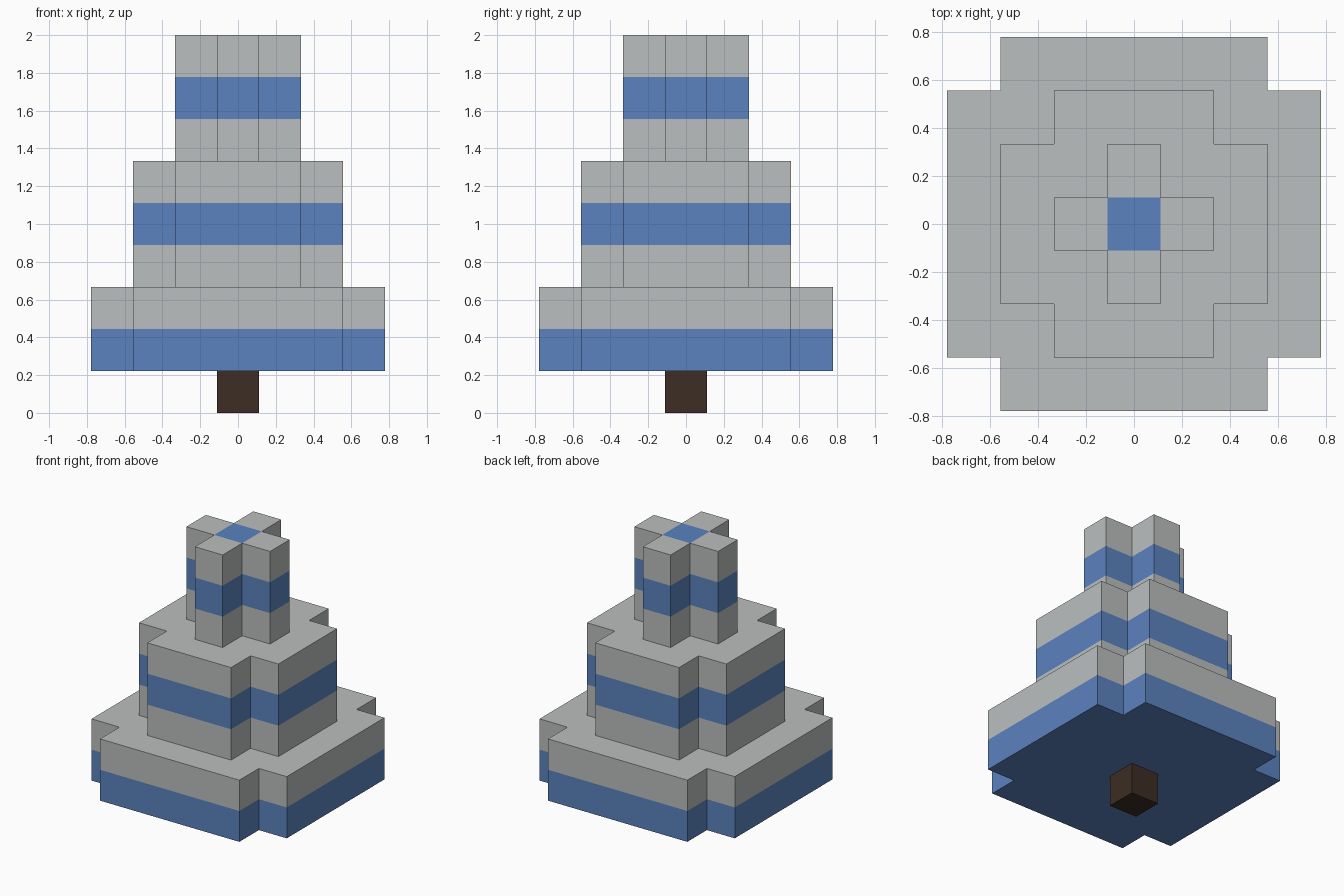
import bpy
import bmesh

cube = bpy.data.objects.get("Cube")
if cube:
    bpy.data.objects.remove(cube, do_unlink=True)

U = 2 / 9  # one block


def material(name, color):
    mat = bpy.data.materials.new(name)
    mat.use_nodes = True
    mat.diffuse_color = (*color, 1)
    mat.node_tree.nodes["Principled BSDF"].inputs["Base Color"].default_value = (*color, 1)
    return mat


grey = material("snow_grey", (0.50, 0.52, 0.52))
blue = material("needle_blue", (0.105, 0.225, 0.52))
brown = material("bark_brown", (0.045, 0.026, 0.017))
GREY, BLUE = 0, 1


def finish(name, bm, mats):
    mesh = bpy.data.meshes.new(name)
    bm.to_mesh(mesh)
    bm.free()
    for mat in mats:
        mesh.materials.append(mat)
    obj = bpy.data.objects.new(name, mesh)
    bpy.context.collection.objects.link(obj)
    return obj


def cross_outline(outer):
    """Square outline with one-block notched corners, counter-clockwise."""
    inner = outer - 1
    points = [(inner, -outer), (inner, -inner), (outer, -inner)]
    outline = []
    for _ in range(4):
        outline += points
        points = [(-y, x) for x, y in points]
    return outline


def cap(bm, ring, arm_color, centre_color, flip=False):
    """Centre square plus four arms."""
    quads = [([1, 4, 7, 10], centre_color)]
    quads += [([(3 * k + j) % 12 for j in (1, 2, 3, 4)], arm_color) for k in range(4)]
    for ids, color in quads:
        face = bm.faces.new([ring[i] for i in (ids[::-1] if flip else ids)])
        face.material_index = color


def tier(name, outer, bottom, bands, centre=GREY, underside=False):
    """Stack of one-block colour bands on a notched outline."""
    bm = bmesh.new()
    outline = cross_outline(outer)
    rings = [[bm.verts.new((x * U, y * U, (bottom + level) * U)) for x, y in outline]
             for level in range(len(bands) + 1)]
    for low, high, color in zip(rings, rings[1:], bands):
        for i in range(12):
            j = (i + 1) % 12
            bm.faces.new((low[i], low[j], high[j], high[i])).material_index = color
    cap(bm, rings[-1], GREY, centre)
    if underside:
        cap(bm, rings[0], BLUE, BLUE, flip=True)
    return finish(name, bm, (grey, blue))


# Foliage tiers, widest first
tier("lower_tier", 3.5, 1, [BLUE, GREY], underside=True)
tier("middle_tier", 2.5, 3, [GREY, BLUE, GREY])
tier("top_tier", 1.5, 6, [GREY, BLUE, GREY], centre=BLUE)

# Trunk block
bm = bmesh.new()
bmesh.ops.create_cube(bm, size=U)
bmesh.ops.translate(bm, verts=bm.verts, vec=(0, 0, U / 2))
finish("trunk", bm, (brown,))
